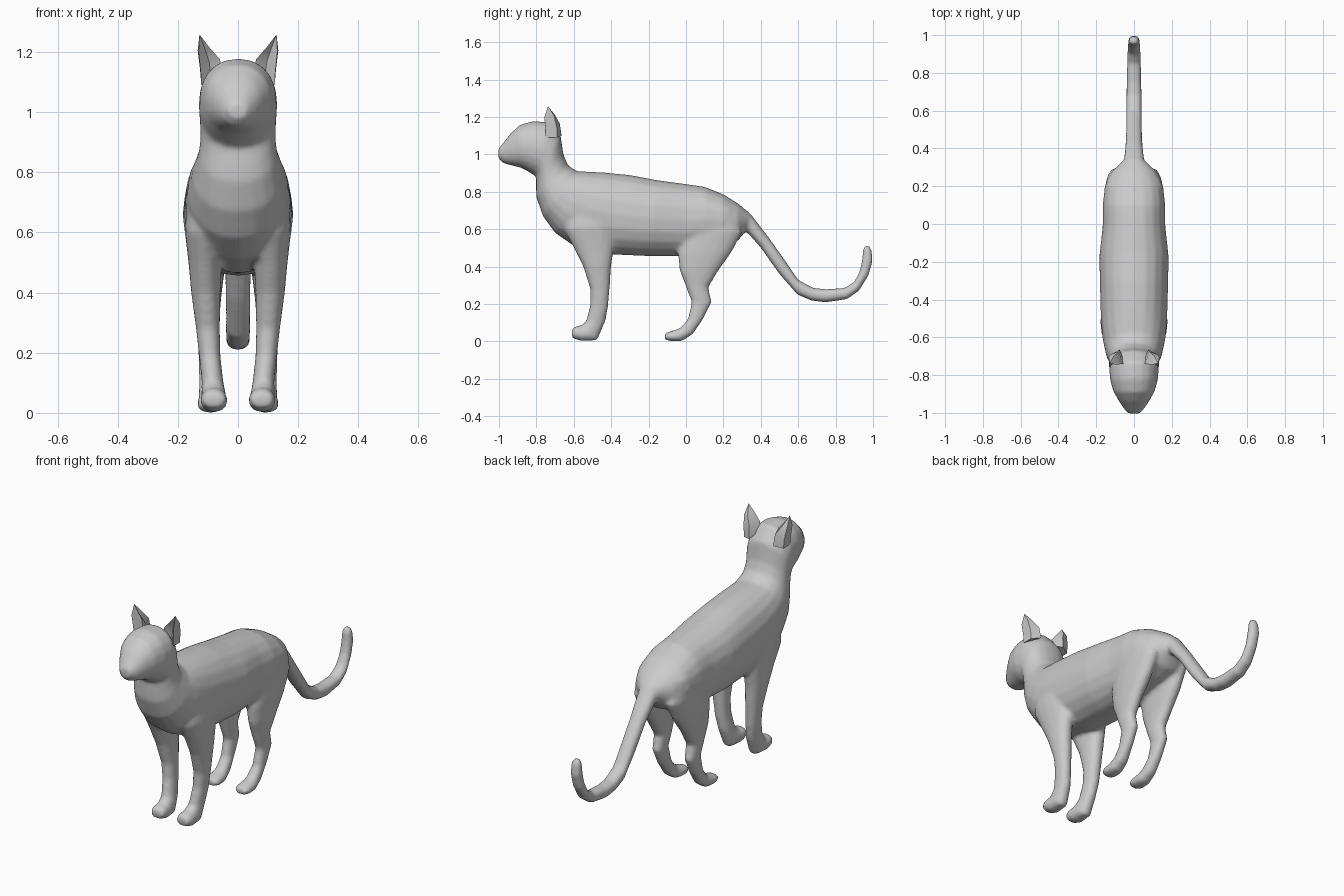
import bpy, bmesh, math
from mathutils import Vector

fur = bpy.data.materials.new("grey fur")
fur.diffuse_color = (0.6, 0.6, 0.6, 1)


def spow(v, e):
    return math.copysign(abs(v) ** e, v)


def loft(bm, rings, side=1, n=20, power=2.2):
    """Skin rings given as (y1, z1, y2, z2, half_width, x): two outline points and a width."""
    loops = []
    for y1, z1, y2, z2, w, x in rings:
        mid = Vector((x * side, (y1 + y2) / 2, (z1 + z2) / 2))
        half = Vector((0, (y1 - y2) / 2, (z1 - z2) / 2))
        loop = []
        for i in range(n):
            a = math.tau * i / n
            c, s = spow(math.cos(a), 2 / power), spow(math.sin(a), 2 / power)
            loop.append(bm.verts.new(mid + Vector((w * c, 0, 0)) + half * s))
        loops.append(loop)
    for p, q in zip(loops, loops[1:]):
        for i in range(n):
            j = (i + 1) % n
            bm.faces.new((p[i], p[j], q[j], q[i]))
    bm.faces.new(loops[0][::-1])
    bm.faces.new(loops[-1])


def finish(bm, name):
    bmesh.ops.recalc_face_normals(bm, faces=bm.faces)
    mesh = bpy.data.meshes.new(name)
    bm.to_mesh(mesh)
    bm.free()
    ob = bpy.data.objects.new(name, mesh)
    bpy.context.collection.objects.link(ob)
    mesh.materials.append(fur)
    bpy.ops.object.select_all(action='DESELECT')
    ob.select_set(True)
    bpy.context.view_layer.objects.active = ob
    return ob


# Head, neck and torso in one sweep, from nose to rump
trunk = [
    (-1.003, 1.03, -1.003, .98, .032, 0), (-.965, 1.077, -.978, .953, .058, 0),
    (-.94, 1.11, -.93, .94, .082, 0), (-.89, 1.157, -.88, .928, .11, 0),
    (-.82, 1.178, -.83, .90, .127, 0), (-.73, 1.173, -.80, .88, .131, 0),
    (-.67, 1.10, -.802, .86, .128, 0), (-.655, 1.0, -.802, .82, .125, 0),
    (-.63, .94, -.80, .77, .132, 0), (-.58, .91, -.765, .67, .152, 0),
    (-.50, .907, -.70, .58, .167, 0), (-.42, .902, -.60, .51, .175, 0),
    (-.30, .89, -.40, .465, .18, 0), (-.15, .862, -.20, .456, .184, 0),
    (0, .842, -.02, .456, .166, 0), (.10, .827, .10, .48, .166, 0),
    (.20, .787, .20, .50, .155, 0), (.28, .737, .27, .53, .122, 0),
    (.335, .69, .32, .59, .065, 0),
]
# Front leg from shoulder to toes
front_leg = [
    (-.65, .70, -.42, .74, .058, .105), (-.655, .60, -.38, .62, .07, .108),
    (-.60, .50, -.385, .50, .056, .109), (-.55, .40, -.40, .40, .049, .107),
    (-.512, .28, -.408, .28, .04, .10), (-.512, .20, -.417, .18, .036, .094),
    (-.535, .105, -.43, .11, .036, .085), (-.565, .085, -.475, .006, .042, .08),
    (-.59, .082, -.56, .002, .046, .08), (-.612, .065, -.608, .018, .036, .08),
]
# Hind leg from thigh through hock to toes
hind_leg = [
    (.0, .72, .26, .70, .058, .095), (-.03, .60, .30, .58, .062, .095),
    (-.045, .47, .24, .47, .055, .10), (-.035, .38, .175, .38, .046, .102),
    (0, .29, .12, .29, .037, .10), (.03, .21, .138, .21, .032, .10),
    (.01, .12, .092, .12, .032, .098), (-.03, .072, .037, .04, .036, .095),
    (-.065, .06, -.02, .002, .042, .093), (-.095, .052, -.08, .0, .043, .092),
    (-.115, .042, -.111, .01, .034, .092),
]
# Tail, sagging and curling up at the tip
tail = [
    (.26, .74, .24, .58, .07, 0), (.34, .69, .325, .585, .056, 0),
    (.44, .56, .40, .50, .045, 0), (.525, .44, .495, .365, .043, 0),
    (.60, .33, .595, .25, .042, 0), (.68, .287, .67, .218, .041, 0),
    (.75, .28, .745, .208, .04, 0), (.85, .287, .86, .225, .037, 0),
    (.90, .32, .925, .27, .035, 0), (.93, .38, .975, .35, .033, 0),
    (.943, .45, .999, .43, .031, 0), (.945, .49, .993, .49, .027, 0),
    (.955, .513, .98, .513, .015, 0),
]
bm = bmesh.new()
loft(bm, trunk)
loft(bm, tail, n=14)
for s in (1, -1):
    loft(bm, front_leg, s, 16)
    loft(bm, hind_leg, s, 16)
body = finish(bm, "body")

# Fuse the limbs, tail and trunk into one soft skin
remesh = body.modifiers.new("fuse", 'REMESH')
remesh.mode = 'VOXEL'
remesh.voxel_size = 0.011
soften = body.modifiers.new("soften", 'SMOOTH')
soften.factor = 0.5
soften.iterations = 5
for m in ("fuse", "soften"):
    bpy.ops.object.modifier_apply(modifier=m)
bpy.ops.object.shade_smooth()

# Pointed ears with a hollow front; each ring: inner, hollow, outer, outer back, inner back
ear_rings = [
    [(.05, -.735, 1.13), (.09, -.715, 1.11), (.122, -.75, 1.09), (.122, -.69, 1.09), (.075, -.665, 1.10)],
    [(.06, -.74, 1.175), (.095, -.715, 1.165), (.124, -.752, 1.135), (.126, -.69, 1.14), (.08, -.675, 1.165)],
    [(.095, -.745, 1.215), (.11, -.722, 1.21), (.131, -.757, 1.20), (.134, -.705, 1.205), (.108, -.70, 1.21)],
]
for s, name in ((1, "right_ear"), (-1, "left_ear")):
    bm = bmesh.new()
    loops = [[bm.verts.new((x * s, y, z)) for x, y, z in r] for r in ear_rings]
    tip = bm.verts.new((.128 * s, -.738, 1.258))
    for p, q in zip(loops, loops[1:]):
        for i in range(5):
            j = (i + 1) % 5
            bm.faces.new((p[i], p[j], q[j], q[i]))
    for i in range(5):
        bm.faces.new((loops[-1][i], loops[-1][(i + 1) % 5], tip))
    bm.faces.new(loops[0])
    finish(bm, name)
    bpy.ops.object.shade_smooth_by_angle(angle=math.radians(50))
